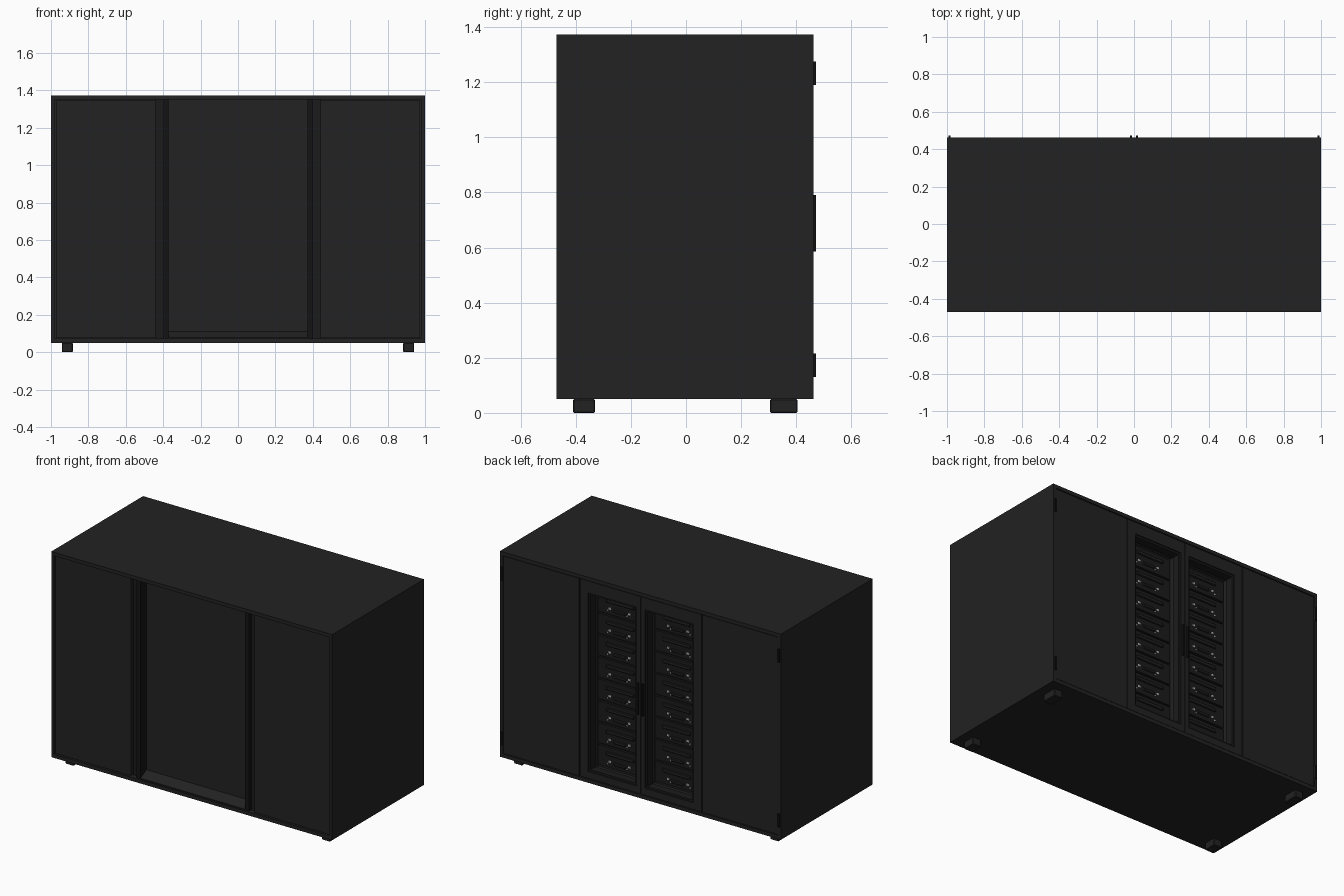
import bpy, bmesh

if "Cube" in bpy.data.objects:
    bpy.data.objects.remove(bpy.data.objects["Cube"])

def material(name, v):
    m = bpy.data.materials.new(name)
    m.diffuse_color = (v, v, v, 1)
    m.use_nodes = True
    m.node_tree.nodes["Principled BSDF"].inputs["Base Color"].default_value = m.diffuse_color
    return m

BLACK = material("soft black", 0.016)
DARK = material("deep black", 0.007)
PANEL = material("equipment black", 0.011)
LIGHT = material("pale grey light", 0.45)

def build(name, boxes, mat, bevel=0):
    """One object from boxes given as (x0, x1, y0, y1, z0, z1)."""
    bm = bmesh.new()
    for x0, x1, y0, y1, z0, z1 in boxes:
        vs = bmesh.ops.create_cube(bm, size=1)["verts"]
        for v in vs:
            v.co = (x1 if v.co.x > 0 else x0,
                    y1 if v.co.y > 0 else y0,
                    z1 if v.co.z > 0 else z0)
    me = bpy.data.meshes.new(name)
    bm.to_mesh(me)
    bm.free()
    me.materials.append(mat)
    ob = bpy.data.objects.new(name, me)
    bpy.context.collection.objects.link(ob)
    if bevel:
        mod = ob.modifiers.new("edge", "BEVEL")
        mod.width, mod.segments = bevel, 1
    return ob

def mirrored(boxes):
    return boxes + [(-b[1], -b[0], *b[2:]) for b in boxes]

# Outer case
F, B = -0.47, 0.463
build("top_board", [(-1, 1, F, B, 1.35, 1.373)], BLACK)
build("bottom_board", [(-1, 1, F, B, 0.05, 0.073)], BLACK)
build("side_panels", mirrored([(0.98, 1, F, B, 0.073, 1.35)]), BLACK)
build("inner_core", [(-0.98, 0.98, -0.40, 0.36, 0.073, 1.35)], BLACK)
build("feet", mirrored([(0.883, 0.942, -0.41, -0.33, 0, 0.05),
                        (0.883, 0.942, 0.305, 0.405, 0, 0.05)]), BLACK, 0.004)

# Front: side doors, posts beside the recessed middle, sloping sill
build("front_side_doors", mirrored([(0.44, 0.974, -0.462, -0.40, 0.077, 1.346)]), BLACK)
build("front_posts", mirrored([(0.372, 0.402, -0.46, -0.40, 0.073, 1.35)]), DARK)
build("front_post_grooves", mirrored([(0.402, 0.44, -0.435, -0.40, 0.073, 1.35)]), PANEL)
sill = build("front_sill", [(-0.372, 0.372, -0.46, -0.40, 0.07, 0.11)], BLACK)
for v in sill.data.vertices:
    if v.co.y < -0.45 and v.co.z > 0.1:
        v.co.z = 0.078

# Back: flush side panels and a pair of framed window doors
W0, W1, Z0, Z1 = 0.03, 0.375, 0.12, 1.27
build("back_side_panels", mirrored([(0.44, 0.976, 0.36, 0.46, 0.077, 1.346)]), BLACK)
build("back_door_frames", mirrored([
    (0.002, W0, 0.36, 0.46, 0.077, 1.346),
    (W1, 0.434, 0.36, 0.46, 0.077, 1.346),
    (W0, W1, 0.36, 0.46, 0.077, Z0),
    (W0, W1, 0.36, 0.46, Z1, 1.346)]), BLACK)
rim = 0.012
build("window_rims", mirrored([
    (W0, W0 + rim, 0.40, 0.452, Z0, Z1),
    (W1 - rim, W1, 0.40, 0.452, Z0, Z1),
    (W0, W1, 0.40, 0.452, Z0, Z0 + rim),
    (W0, W1, 0.40, 0.452, Z1 - rim, Z1)]), PANEL)
build("back_handles", mirrored([(0.012, 0.022, 0.46, 0.472, 0.585, 0.79)]), DARK)
build("back_hinges", mirrored([(0.98, 0.992, 0.455, 0.472, z, z + 0.085)
                               for z in (0.13, 1.19)]), DARK)

# Stacked equipment behind the windows
ROWS = 8
step = (Z1 - Z0 - 2 * rim) / ROWS
units, bars, lights = [], [], []
for i in range(ROWS):
    z = Z0 + rim + i * step
    units.append((W0 + rim, W1 - rim, 0.36, 0.375, z + 0.006, z + step - 0.006))
    bars.append((0.10, 0.30, 0.375, 0.388, z + 0.085, z + 0.108))
    bars.append((0.16, 0.25, 0.375, 0.385, z + 0.03, z + 0.05))
    for x in (0.13, 0.27):
        lights.append((x, x + 0.016, 0.375, 0.379, z + 0.04, z + 0.052))
        lights.append((x + 0.02, x + 0.028, 0.375, 0.379, z + 0.026, z + 0.034))
build("equipment_fronts", mirrored(units), PANEL)
build("equipment_grips", mirrored(bars), BLACK, 0.004)
build("indicator_lights", mirrored(lights), LIGHT)
